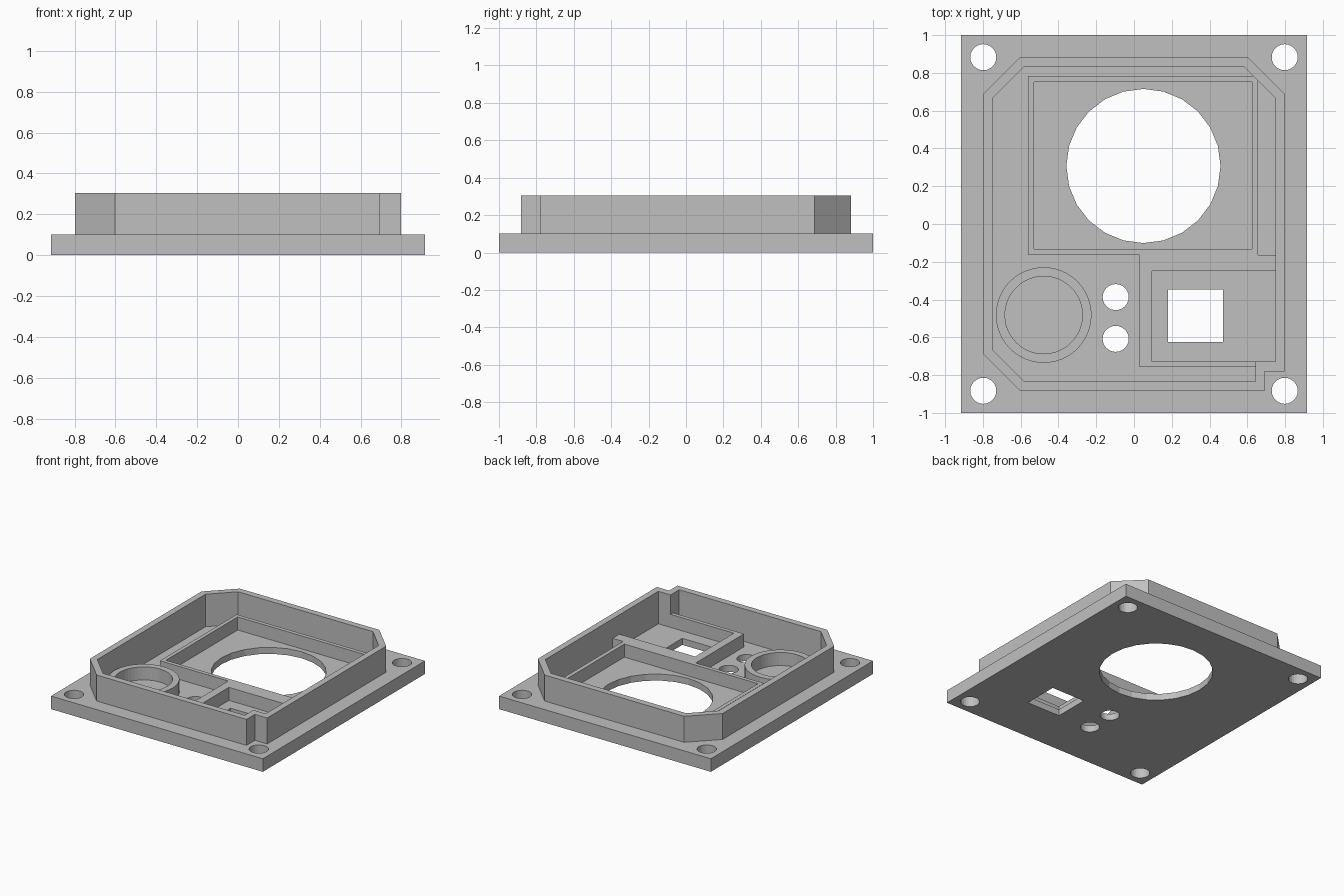
import bpy
import bmesh
from math import cos, sin, tau

default = bpy.data.objects.get("Cube")
if default:
    bpy.data.objects.remove(default, do_unlink=True)

# Key heights
PLATE, FLOOR, RIB, TOP = 0.102, 0.051, 0.153, 0.305

grey = bpy.data.materials.new("plain grey")
grey.use_nodes = True
colour = (0.53, 0.53, 0.53, 1)
grey.diffuse_color = colour
grey.node_tree.nodes["Principled BSDF"].inputs["Base Color"].default_value = colour


def prism(name, outline, z0, z1):
    """Extrude a counter-clockwise outline from z0 to z1."""
    bm = bmesh.new()
    face = bm.faces.new([bm.verts.new((x, y, z0)) for x, y in outline])
    top = bmesh.ops.extrude_face_region(bm, geom=[face])["geom"]
    verts = [g for g in top if isinstance(g, bmesh.types.BMVert)]
    bmesh.ops.translate(bm, vec=(0, 0, z1 - z0), verts=verts)
    bmesh.ops.recalc_face_normals(bm, faces=bm.faces)
    mesh = bpy.data.meshes.new(name)
    bm.to_mesh(mesh)
    bm.free()
    mesh.materials.append(grey)
    obj = bpy.data.objects.new(name, mesh)
    bpy.context.collection.objects.link(obj)
    return obj


def cut(obj, outline, z0=-0.1, z1=0.5):
    """Remove a prism-shaped volume from an object."""
    cutter = prism("cutter", outline, z0, z1)
    cutter.hide_render = True
    mod = obj.modifiers.new("cut", "BOOLEAN")
    mod.operation = "DIFFERENCE"
    mod.solver = "EXACT"
    mod.object = cutter
    bpy.context.view_layer.objects.active = obj
    bpy.ops.object.modifier_apply(modifier=mod.name)
    bpy.data.objects.remove(cutter, do_unlink=True)


def rect(x0, x1, y0, y1):
    return [(x0, y0), (x1, y0), (x1, y1), (x0, y1)]


def circle(x, y, r, n=24):
    return [(x + r * cos(tau * i / n), y + r * sin(tau * i / n)) for i in range(n)]


def housing(x, y, cx, cy, notch_x, notch_y):
    """Rectangle with three chamfered corners and one square notch."""
    return [(-x, -cy), (-cx, -y), (notch_x, -y), (notch_x, notch_y), (x, notch_y),
            (x, cy), (cx, y), (-cx, y), (-x, cy)]


outer = housing(0.798, 0.883, 0.603, 0.688, 0.692, -0.78)
inner = housing(0.748, 0.833, 0.583, 0.667, 0.642, -0.727)

# Base plate with a sunken floor and through holes
plate = prism("base_plate", rect(-0.915, 0.915, -1, 1), 0, PLATE)
cut(plate, inner, FLOOR)
for sx in (-1, 1):
    for sy in (-1, 1):
        cut(plate, circle(sx * 0.798, sy * 0.883, 0.069))
cut(plate, circle(0.05, 0.307, 0.408))
for y in (-0.387, -0.608):
    cut(plate, circle(-0.097, y, 0.069))
cut(plate, rect(0.18, 0.47, -0.625, -0.348))

# Tall outer rim
rim = prism("rim_wall", outer, PLATE, TOP)
cut(rim, inner)

# Low frame round the large opening
frame = prism("large_opening_frame", rect(-0.56, 0.657, -0.163, 0.784), FLOOR, RIB)
cut(frame, rect(-0.53, 0.625, -0.132, 0.753))

# Low frame round the square opening, open towards the rim
bracket = [(0.03, -0.758), (0.77, -0.758), (0.77, -0.727), (0.095, -0.727),
           (0.095, -0.248), (0.77, -0.248), (0.77, -0.163), (0.03, -0.163)]
prism("square_opening_frame", bracket, FLOOR, RIB)

# Round socket
socket = prism("round_socket", circle(-0.478, -0.482, 0.253, 48), FLOOR, RIB)
cut(socket, circle(-0.478, -0.482, 0.205, 48))
